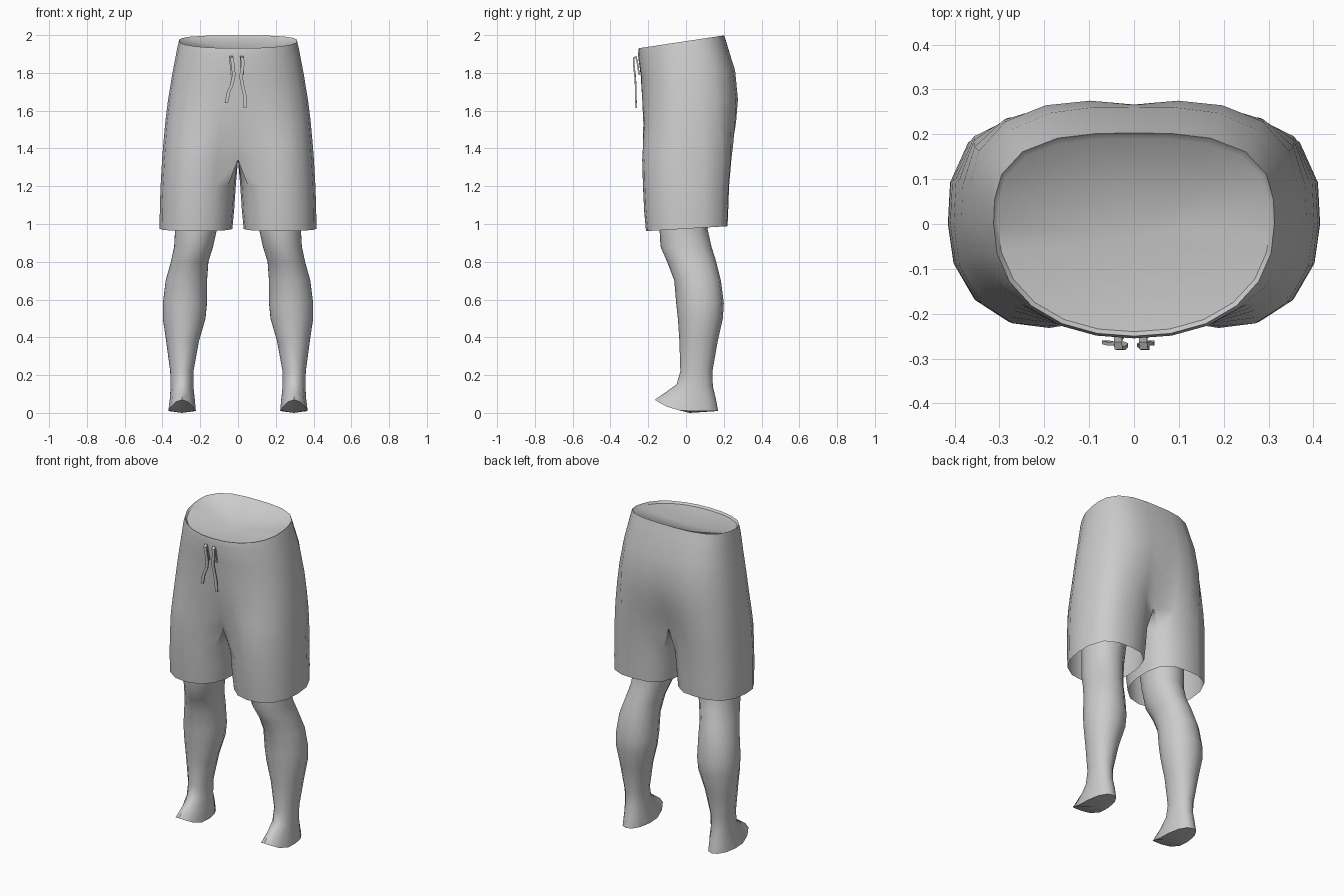
import bpy, bmesh
from math import sin, cos, radians, hypot

if "Cube" in bpy.data.objects:
    bpy.data.objects.remove(bpy.data.objects["Cube"])


def superellipse(deg, cx, hx, yf, yb, nf=2.2, nb=3.0):
    """Point of a rounded section with separate front and back depths."""
    c, s = cos(radians(deg)), sin(radians(deg))
    n, depth = (nf, -yf) if s < 0 else (nb, yb)
    r = (abs(c) ** n + abs(s) ** n) ** (-1 / n)
    return cx + hx * c * r, depth * s * r


def finish(name, bm, mirror=False, angle=45):
    loose = [v for v in bm.verts if not v.link_faces]
    bmesh.ops.delete(bm, geom=loose, context='VERTS')
    bmesh.ops.recalc_face_normals(bm, faces=bm.faces)
    mesh = bpy.data.meshes.new(name)
    bm.to_mesh(mesh)
    bm.free()
    obj = bpy.data.objects.new(name, mesh)
    bpy.context.collection.objects.link(obj)
    bpy.ops.object.select_all(action='DESELECT')
    bpy.context.view_layer.objects.active = obj
    obj.select_set(True)
    bpy.ops.object.shade_smooth_by_angle(angle=radians(angle))
    if mirror:
        mod = obj.modifiers.new("Mirror", 'MIRROR')
        mod.merge_threshold = 0.0005
    return obj


def bridge(bm, a, b, count):
    for k in range(count):
        j = (k + 1) % len(a)
        bm.faces.new((a[k], a[j], b[j], b[k]))


# Shorts: half torso outline blending into a closed leg outline
# z, tilt, half width, front y, back y, inner x, leg blend
LEVELS = [
    (1.955, .15, .303, -.24, .19, 0, 0),
    (1.968, .15, .313, -.25, .203, 0, 0),
    (1.93, .13, .322, -.255, .215, 0, 0),
    (1.80, .05, .347, -.243, .262, 0, .04),
    (1.66, 0, .37, -.24, .278, 0, .15),
    (1.54, 0, .385, -.237, .27, 0, .35),
    (1.43, 0, .395, -.235, .255, 0, .7),
    (1.34, 0, .402, -.232, .24, 0, 1),
    (1.20, 0, .41, -.228, .228, .012, 1),
    (1.08, .03, .414, -.222, .224, .02, 1),
    (.975, .06, .415, -.212, .22, .03, 1),
]
CROTCH = 7
bm = bmesh.new()
rings = []
for i, (z, tilt, w, yf, yb, inner, blend) in enumerate(LEVELS):
    ring = []
    for k in range(16):
        leg_deg = -140 + 280 * k / 12 if k <= 12 else 140 + 20 * (k - 12)
        bx, by = superellipse(leg_deg, (w + inner) / 2, (w - inner) / 2, yf, yb)
        ax, ay = superellipse(-90 + 15 * min(k, 12), 0, w, yf, yb)
        x, y = ax + (bx - ax) * blend, ay + (by - ay) * blend
        if i <= CROTCH and (k == 0 or k >= 12):
            x = 0
        ring.append(bm.verts.new((x, y, z + tilt * y)))
    rings.append(ring)
for i in range(len(rings) - 1):
    bridge(bm, rings[i], rings[i + 1], 12 if i < CROTCH else 16)
# Dished waist closure
hub = bm.verts.new((0, -.03, 1.91))
for k in range(12):
    bm.faces.new((rings[0][k], rings[0][k + 1], hub))
finish("shorts", bm, mirror=True)

# Lower legs with feet: z, inner x, outer x, front y, back y, front lift
LEG = [
    (1.15, .085, .335, -.15, .12, 0),
    (.97, .11, .335, -.14, .115, 0),
    (.88, .13, .34, -.135, .135, 0),
    (.80, .155, .357, -.10, .16, 0),
    (.70, .162, .385, -.062, .185, 0),
    (.58, .162, .40, -.052, .20, 0),
    (.50, .17, .40, -.043, .195, 0),
    (.38, .205, .382, -.035, .168, 0),
    (.22, .235, .36, -.03, .14, 0),
    (.14, .235, .358, -.05, .142, .01),
    (.075, .228, .362, -.10, .158, .04),
    (.01, .222, .37, -.165, .17, .06),
]
SIDES = 14
bm = bmesh.new()
rings = []
for z, x0, x1, yf, yb, lift in LEG:
    mid = (yf + yb) / 2
    ring = []
    for k in range(SIDES):
        deg = 360 * k / SIDES + 90
        x, y = superellipse(deg, (x0 + x1) / 2, (x1 - x0) / 2,
                            yf - mid, yb - mid, 2, 2.2)
        front = max(0, y / (yf - mid))
        ring.append(bm.verts.new((x, y + mid, z + lift * front ** 2)))
    rings.append(ring)
for a, b in zip(rings, rings[1:]):
    bridge(bm, a, b, SIDES)
# Sole
heel = bm.verts.new((.296, .02, 0))
for k in range(SIDES):
    bm.faces.new((rings[-1][k], rings[-1][(k + 1) % SIDES], heel))
finish("lower_legs", bm, mirror=True)


# Drawstrings: flat ribbons looping out of the waistband
def ribbon(name, path, half_w=.009, half_t=.004):
    bm = bmesh.new()
    rings = []
    for i, (x, y, z) in enumerate(path):
        p, q = path[max(i - 1, 0)], path[min(i + 1, len(path) - 1)]
        ty, tz = q[1] - p[1], q[2] - p[2]
        d = hypot(ty, tz)
        ny, nz = tz / d * half_t, -ty / d * half_t
        rings.append([bm.verts.new((x + u * half_w, y + v * ny, z + v * nz))
                      for u, v in ((-1, -1), (1, -1), (1, 1), (-1, 1))])
    for a, b in zip(rings, rings[1:]):
        bridge(bm, a, b, 4)
    bm.faces.new(rings[0])
    bm.faces.new(rings[-1])
    finish(name, bm)


ribbon("left_drawstring", [
    (-.03, -.248, 1.79), (-.036, -.258, 1.86), (-.036, -.266, 1.888),
    (-.034, -.276, 1.88), (-.028, -.277, 1.85), (-.022, -.27, 1.79),
    (-.032, -.266, 1.74), (-.05, -.267, 1.70), (-.062, -.264, 1.64)])
ribbon("right_drawstring", [
    (.022, -.248, 1.79), (.02, -.258, 1.86), (.02, -.266, 1.888),
    (.022, -.276, 1.88), (.026, -.277, 1.85), (.016, -.27, 1.78),
    (.026, -.266, 1.72), (.036, -.267, 1.68), (.037, -.264, 1.615)])
